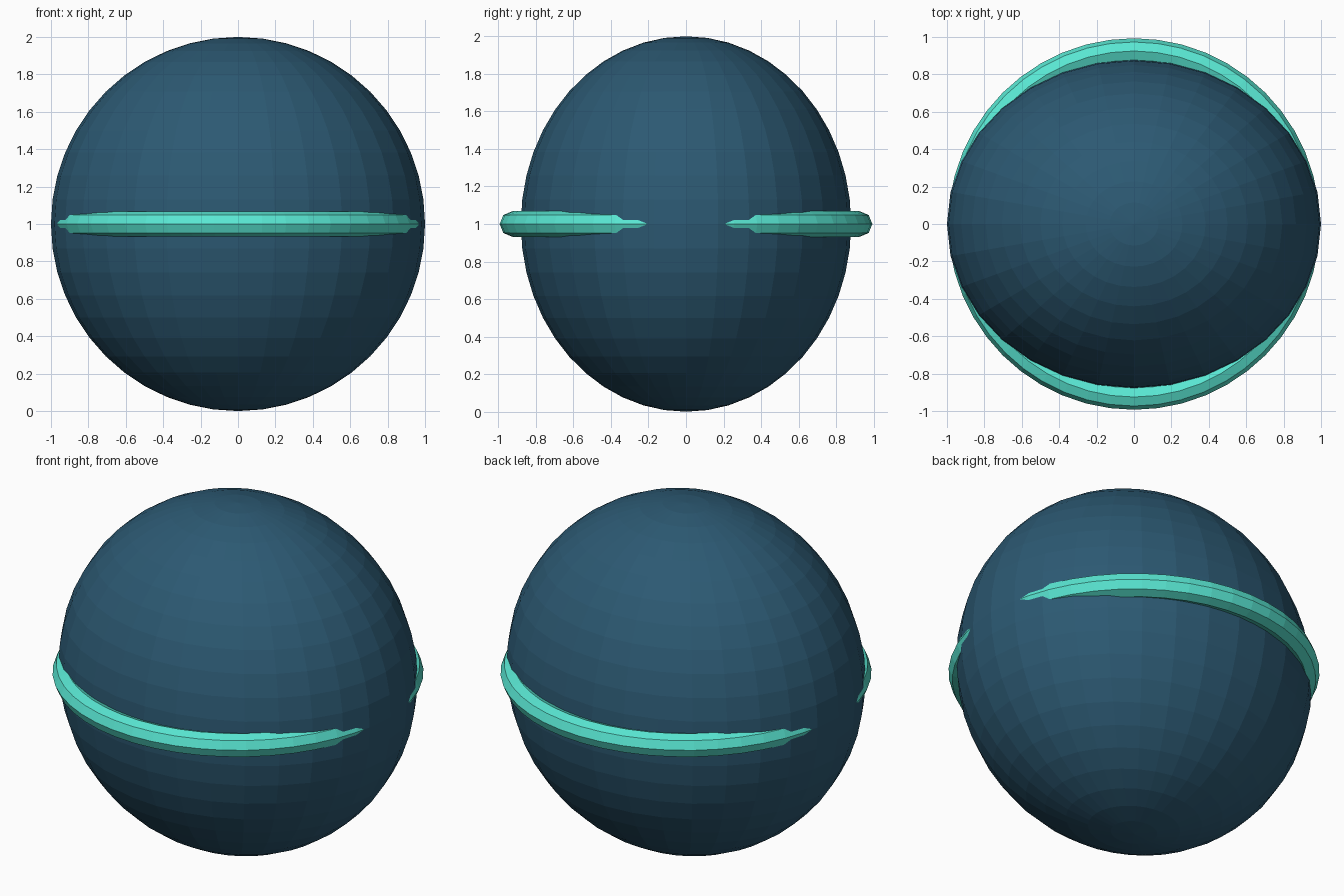
import bpy, bmesh
from math import cos, sin, pi

if "Cube" in bpy.data.objects:
    bpy.data.objects.remove(bpy.data.objects["Cube"])


def make_part(name, bm, color):
    bmesh.ops.recalc_face_normals(bm, faces=bm.faces)
    mesh = bpy.data.meshes.new(name)
    bm.to_mesh(mesh)
    bm.free()
    mat = bpy.data.materials.new(name + "_material")
    mat.diffuse_color = (*color, 1)
    mat.use_nodes = True
    mat.node_tree.nodes["Principled BSDF"].inputs["Base Color"].default_value = mat.diffuse_color
    mesh.materials.append(mat)
    obj = bpy.data.objects.new(name, mesh)
    bpy.context.collection.objects.link(obj)
    obj.location.z = 1.0
    return obj


# Flat-shaded ball, slightly squashed front to back
bm = bmesh.new()
bmesh.ops.create_uvsphere(bm, u_segments=32, v_segments=24, radius=1.0)
bmesh.ops.scale(bm, vec=(1, 0.88, 1), verts=bm.verts)
make_part("ball", bm, (0.025, 0.10, 0.17))

# Round band with an octagonal section, sinking into the ball at both sides
MAJOR, MINOR, SEGMENTS, SIDES = 0.925, 0.068, 48, 8
bm = bmesh.new()
loops = []
for i in range(SEGMENTS):
    a = 2 * pi * i / SEGMENTS
    loop = []
    for j in range(SIDES):
        b = 2 * pi * j / SIDES
        r = MAJOR + MINOR * cos(b)
        loop.append(bm.verts.new((r * cos(a), r * sin(a), MINOR * sin(b))))
    loops.append(loop)
for i in range(SEGMENTS):
    p, q = loops[i], loops[(i + 1) % SEGMENTS]
    for j in range(SIDES):
        k = (j + 1) % SIDES
        bm.faces.new((p[j], q[j], q[k], p[k]))
make_part("band", bm, (0.10, 0.80, 0.65))
